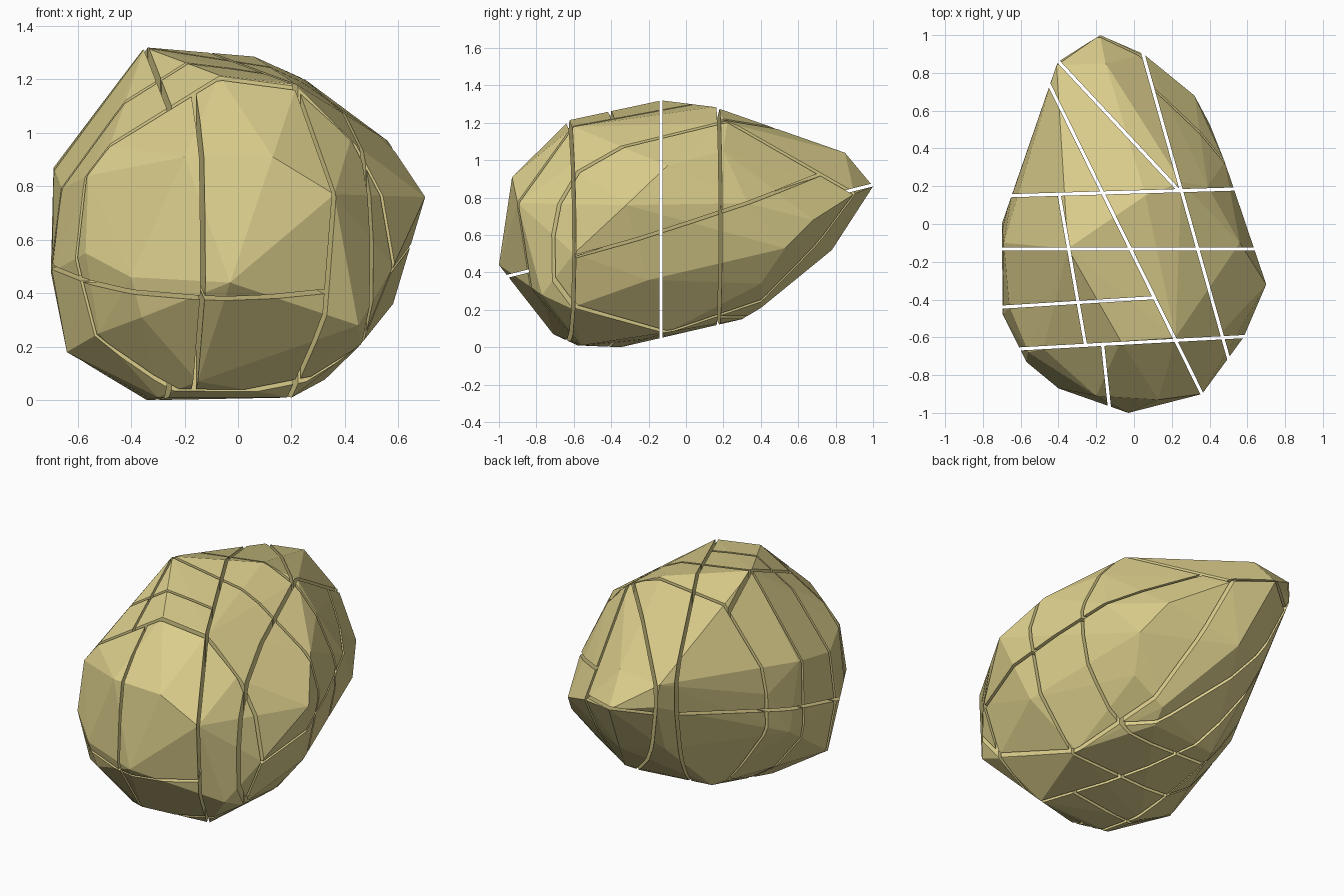
import bpy, bmesh
from mathutils import Vector

if "Cube" in bpy.data.objects:
    bpy.data.objects.remove(bpy.data.objects["Cube"])

GAP = 0.017

mat = bpy.data.materials.new("khaki stone")
mat.diffuse_color = (0.71, 0.615, 0.26, 1)
mat.use_nodes = True
mat.node_tree.nodes["Principled BSDF"].inputs["Base Color"].default_value = mat.diffuse_color

# Corner points of the uncut boulder
corners = [
    # top
    (-.35, -.13, 1.32), (.06, .15, 1.285), (.25, .22, 1.2), (-.07, -.62, 1.215), (.22, -.6, 1.18),
    # front
    (-.03, -1, .44), (.13, -.93, .91), (.36, -.9, .77), (-.4, -.87, .46), (-.2, -.91, .91), (-.48, -.66, .95),
    (-.36, -.84, .31), (.45, -.77, .28),
    # right
    (.7, -.32, .76), (.56, -.1, .97), (.39, .2, 1.05), (.48, .33, .77), (.42, -.62, .97), (.58, -.2, .36),
    (.58, -.6, .5), (.46, -.62, .21), (.53, .15, .62), (.4, .53, .53), (.32, .68, .68),
    # back
    (-.18, 1, .86), (-.15, .85, 1.04), (.05, .9, .82), (-.41, .84, 1.01), (-.4, .86, .88),
    (-.1, .78, .52), (-.35, .7, .55),
    # left
    (-.7, 0, .48), (-.69, -.1, .87), (-.695, -.48, .48), (-.66, -.44, .79), (-.56, -.68, .84),
    (-.57, -.73, .55), (-.52, -.68, .25), (-.64, -.45, .18), (-.65, .14, .75),
    # bottom
    (.2, -.56, .01), (-.34, -.35, 0), (-.3, -.58, .01), (-.15, -.71, .07), (.33, -.1, .08),
    (.1, .3, .15), (.13, .4, .21), (.33, .4, .34), (-.35, .25, .16),
]


def hull(points):
    bm = bmesh.new()
    for p in points:
        bm.verts.new(p)
    res = bmesh.ops.convex_hull(bm, input=bm.verts[:])
    junk = {g for g in res["geom_interior"] + res["geom_unused"] if isinstance(g, bmesh.types.BMVert)}
    bmesh.ops.delete(bm, geom=list(junk), context='VERTS')
    bmesh.ops.dissolve_limit(bm, angle_limit=0.03, verts=bm.verts[:], edges=bm.edges[:])
    bmesh.ops.recalc_face_normals(bm, faces=bm.faces[:])
    return bm


def centre(bm):
    return sum((v.co for v in bm.verts), Vector()) / len(bm.verts)


def half(bm, point, normal):
    """Keep the part of a piece behind the plane and cap it."""
    part = bm.copy()
    bmesh.ops.bisect_plane(part, geom=part.verts[:] + part.edges[:] + part.faces[:], dist=1e-5,
                           plane_co=point, plane_no=normal, clear_outer=True)
    rim = [e for e in part.edges if e.is_boundary]
    if rim:
        bmesh.ops.holes_fill(part, edges=rim, sides=0)
    bmesh.ops.recalc_face_normals(part, faces=part.faces[:])
    return part


pieces = [hull(corners)]


def split(point, normal, where=lambda c: True):
    """Split every chosen piece along a plane, leaving a thin gap."""
    global pieces
    point, normal = Vector(point), Vector(normal).normalized()
    out = []
    for bm in pieces:
        if not where(centre(bm)):
            out.append(bm)
            continue
        for n in (normal, -normal):
            part = half(bm, point - n * GAP / 2, n)
            if len(part.faces) > 3 and part.calc_volume() > 1e-6:
                out.append(part)
    pieces = out


def upright(a, b, where=lambda c: True):
    """Vertical crack through two plan points."""
    split((a[0], a[1], 0), (b[1] - a[1], a[0] - b[0], 0), where)


def left_of(line, c):
    (ax, ay), (bx, by) = line
    return c.x < ax + (bx - ax) * (c.y - ay) / (by - ay)


def behind(line, c):
    (ax, ay), (bx, by) = line
    return c.y > ay + (by - ay) * (c.x - ax) / (bx - ax)


# Crack lines in plan
A = ((-.65, .15), (.53, .185))
B = ((-.7, -.133), (.7, -.133))
C = ((-.62, -.662), (.6, -.595))
D = ((-.45, .74), (.36, -.9))
E = ((-.4, .86), (.24, .175))
F = ((.045, .91), (.5, -.71))
G = ((-.395, .15), (-.255, -.65))
H = ((-.7, -.44), (.11, -.39))
I = ((-.165, -.65), (-.13, -.97))

# Long upright cracks
for line in (A, B, C, D, F):
    upright(*line)

# Short upright cracks that stop at another crack
upright(*E, lambda c: behind(A, c) and not left_of(D, c) and left_of(F, c))
upright(*G, lambda c: not behind(A, c) and behind(C, c) and left_of(D, c))
upright(*H, lambda c: not behind(B, c) and behind(C, c) and left_of(D, c))
upright(*I, lambda c: not behind(C, c) and left_of(D, c))

# Sloping level cracks: left and back pieces, then the right flank
split((0, 0, .618), (0, -.25, 1), lambda c: left_of(D, c) or (
    behind(A, c) and left_of(F, c) and not left_of(E, c)))
split((.55, 0, .665), (.1, -.3, 1), lambda c: not left_of(F, c) and behind(C, c))

# One object per fragment
for i, bm in enumerate(pieces):
    mesh = bpy.data.meshes.new(f"rock_fragment_{i + 1}")
    bm.to_mesh(mesh)
    bm.free()
    mesh.materials.append(mat)
    ob = bpy.data.objects.new(mesh.name, mesh)
    bpy.context.collection.objects.link(ob)
